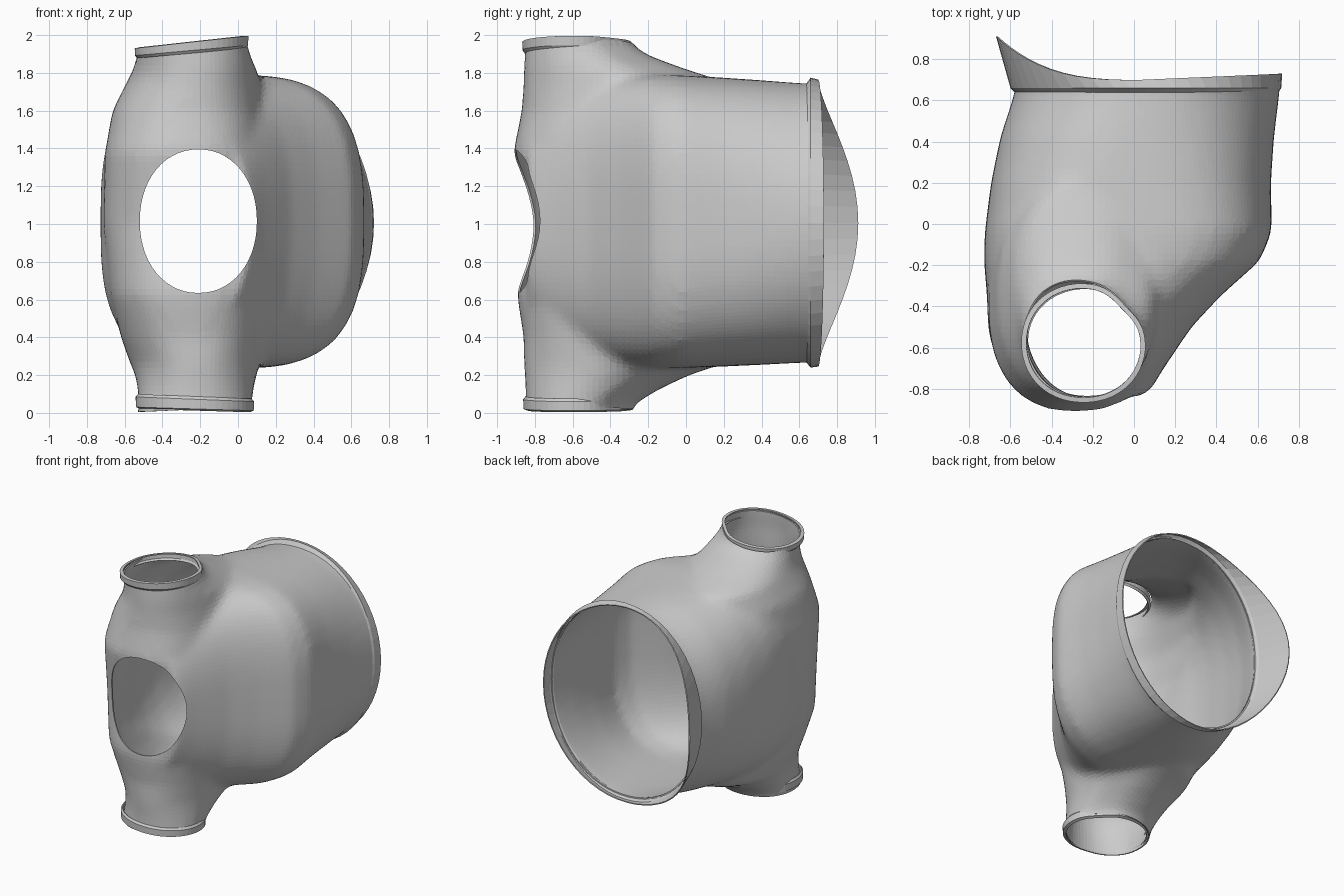
import bpy, bmesh, math
from mathutils import Vector

if "Cube" in bpy.data.objects:
    bpy.data.objects.remove(bpy.data.objects["Cube"])

N = 56


def sgnpow(v, p):
    return math.copysign(abs(v) ** p, v)


def oval(u0, u1, v0, v1, n=2.0, dent=0.0):
    """Superellipse filling a 2D box, optionally flattened at its +u +v corner."""
    pts = []
    for i in range(N):
        a = 2 * math.pi * i / N
        k = 1 - dent * math.exp(-((a - 0.75) / 0.45) ** 2)
        pts.append(((u0 + u1) / 2 + k * (u1 - u0) / 2 * sgnpow(math.cos(a), 2 / n),
                    (v0 + v1) / 2 + k * (v1 - v0) / 2 * sgnpow(math.sin(a), 2 / n)))
    return pts


def skin(bm, rings, caps=False):
    """Bridge a row of equally sized point rings."""
    vr = [[bm.verts.new(p) for p in r] for r in rings]
    for a, b in zip(vr, vr[1:]):
        for i in range(N):
            j = (i + 1) % N
            bm.faces.new((a[i], a[j], b[j], b[i]))
    if caps:
        bm.faces.new(vr[0][::-1])
        bm.faces.new(vr[-1])


def make(name, *lofts, caps=False):
    bm = bmesh.new()
    for rings in lofts:
        part = bmesh.new()
        skin(part, rings, caps)
        bmesh.ops.recalc_face_normals(part, faces=part.faces)
        tmp = bpy.data.meshes.new("tmp")
        part.to_mesh(tmp)
        bm.from_mesh(tmp)
        part.free()
        bpy.data.meshes.remove(tmp)
    me = bpy.data.meshes.new(name)
    bm.to_mesh(me)
    bm.free()
    ob = bpy.data.objects.new(name, me)
    bpy.context.collection.objects.link(ob)
    return ob


def modify(ob, kind, **kw):
    m = ob.modifiers.new(kind.lower(), kind)
    for k, v in kw.items():
        setattr(m, k, v)


def bake(ob):
    dg = bpy.context.evaluated_depsgraph_get()
    me = bpy.data.meshes.new_from_object(ob.evaluated_get(dg))
    ob.modifiers.clear()
    ob.data = me


# Wide chamber, lofted front to back: y, x0, x1, z0, z1, squareness
body = [(-0.84, -0.47, 0.06, 0.50, 1.50, 2.4), (-0.70, -0.62, 0.145, 0.36, 1.66, 2.6),
        (-0.50, -0.69, 0.28, 0.28, 1.75, 2.8), (-0.35, -0.715, 0.42, 0.25, 1.78, 2.9),
        (-0.18, -0.73, 0.61, 0.235, 1.79, 3.0), (-0.04, -0.725, 0.67, 0.235, 1.79, 3.0),
        (0.20, -0.695, 0.665, 0.245, 1.775, 2.7), (0.42, -0.65, 0.68, 0.255, 1.76, 2.4),
        (0.62, -0.585, 0.705, 0.265, 1.745, 2.1), (0.80, -0.55, 0.72, 0.265, 1.745, 2.1)]
body_rings = [[(u, y, v) for u, v in oval(x0, x1, z0, z1, n)]
              for y, x0, x1, z0, z1, n in body]

# Upright tube, lofted bottom to top: z, x0, x1, y0, y1, squareness
tube = [(-0.12, -0.535, 0.07, -0.85, -0.31, 2.1), (0.04, -0.53, 0.075, -0.85, -0.28, 2.1),
        (0.12, -0.53, 0.085, -0.85, -0.15, 2.1), (0.20, -0.545, 0.10, -0.855, 0.02, 2.1),
        (0.26, -0.57, 0.12, -0.86, 0.20, 2.1), (0.40, -0.62, 0.13, -0.86, 0.20, 2.3),
        (0.62, -0.675, 0.14, -0.895, 0.1, 2.4), (1.00, -0.715, 0.15, -0.85, 0.1, 2.5),
        (1.38, -0.705, 0.14, -0.915, 0.1, 2.4), (1.60, -0.665, 0.13, -0.87, 0.20, 2.3),
        (1.75, -0.59, 0.12, -0.86, 0.22, 2.2), (1.82, -0.555, 0.10, -0.86, 0.0, 2.1),
        (1.89, -0.535, 0.07, -0.855, -0.19, 2.1),
        (1.95, -0.53, 0.05, -0.85, -0.29, 2.1), (2.12, -0.53, 0.04, -0.85, -0.30, 2.1)]
tube_rings = [[(u, v, z) for u, v in oval(x0, x1, y0, y1, n, 0.10)]
              for z, x0, x1, y0, y1, n in tube]

# Fuse both into one smooth skin
shell = make("garment_shell", body_rings, tube_rings, caps=True)
modify(shell, 'REMESH', mode='VOXEL', voxel_size=0.032)
modify(shell, 'SMOOTH', factor=0.5, iterations=10)
bake(shell)

# Trim open the top, bottom and back
bm = bmesh.new()
bm.from_mesh(shell.data)
for co, no in (((0.05, 0, 1.985), (-0.115, 0, 1)),
               ((0.08, 0, 0.03), (0.04, 0, -1)),
               ((0, 0.655, 0), (0, 1, 0))):
    bmesh.ops.bisect_plane(bm, geom=bm.verts[:] + bm.edges[:] + bm.faces[:],
                           plane_co=Vector(co), plane_no=Vector(no), clear_outer=True)
bm.to_mesh(shell.data)
bm.free()

# Thin wall with the oval front opening
modify(shell, 'SOLIDIFY', thickness=0.01, offset=-1)
cutter = make("front_cutter", [[(u, y, v) for u, v in oval(-0.52, 0.10, 0.635, 1.395, 2.1)]
                               for y in (-1.2, -0.55)], caps=True)
cutter.hide_render = True
modify(shell, 'BOOLEAN', operation='DIFFERENCE', object=cutter, solver='EXACT')
bake(shell)
bpy.data.objects.remove(cutter)


# Folded collars at the top and bottom of the tube
def collar(name, x0, x1, y0, y1, heights):
    rings = []
    for grow, base, tilt in heights:
        rings.append([(u, v, base + tilt * (u - x1)) for u, v in
                      oval(x0 - grow, x1 + grow, y0 - grow, y1 + grow, 2.1, 0.10)])
    ob = make(name, rings)
    modify(ob, 'SOLIDIFY', thickness=0.008, offset=-1)


collar("top_collar", -0.535, 0.045, -0.855, -0.30,
       [(-0.002, 1.93, 0.09), (0.01, 1.945, 0.09), (0.012, 1.995, 0.11), (-0.012, 1.998, 0.11)])
collar("bottom_collar", -0.53, 0.075, -0.85, -0.30,
       [(0.0, 0.075, -0.04), (0.012, 0.06, -0.04), (0.01, 0.012, -0.03), (-0.012, 0.003, -0.03)])

# Flared hem around the back opening, reaching furthest back on the left
edge = []
for i, (u, v) in enumerate(oval(-0.67, 0.72, 0.245, 1.765, 2.0)):
    c = math.cos(2 * math.pi * i / N)
    edge.append((u, 0.70 + 0.21 * max(0, -c) ** 3 + 0.03 * max(0, c), v))
hem = make("back_hem", [
    [(u, 0.635, v) for u, v in oval(-0.575, 0.70, 0.27, 1.74, 2.1)],
    [(u, 0.66, v) for u, v in oval(-0.60, 0.715, 0.24, 1.775, 2.05)], edge])
modify(hem, 'SOLIDIFY', thickness=0.008, offset=-1)
